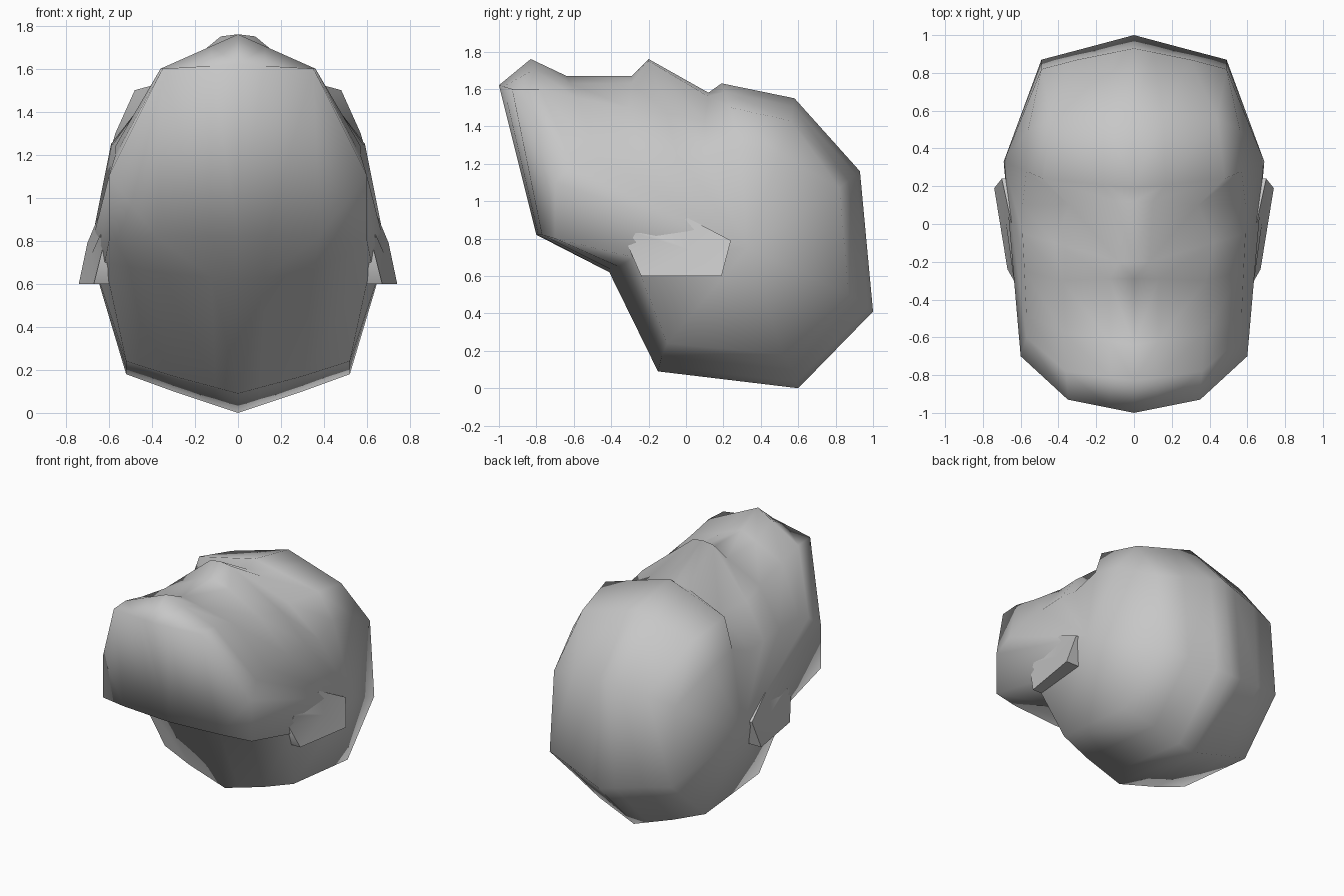
import bpy
import bmesh
from mathutils import Vector

cube = bpy.data.objects.get("Cube")
if cube:
    bpy.data.objects.remove(cube, do_unlink=True)

grey = bpy.data.materials.new("plain grey")
grey.use_nodes = True
grey.diffuse_color = (0.57, 0.57, 0.57, 1)
grey.node_tree.nodes["Principled BSDF"].inputs["Base Color"].default_value = grey.diffuse_color


def finish(bm, name):
    """Mirror the left half to the right and turn it into a smooth object."""
    bmesh.ops.mirror(bm, geom=bm.verts[:] + bm.edges[:] + bm.faces[:], axis='X', merge_dist=0.001)
    bmesh.ops.remove_doubles(bm, verts=bm.verts[:], dist=0.001)
    bmesh.ops.recalc_face_normals(bm, faces=bm.faces[:])
    for face in bm.faces:
        face.smooth = True
    mesh = bpy.data.meshes.new(name)
    bm.to_mesh(mesh)
    bm.free()
    mesh.materials.append(grey)
    obj = bpy.data.objects.new(name, mesh)
    bpy.context.collection.objects.link(obj)
    return obj


# Head sections: middle (y, z), cheek line (x, y, z), temple line (x, y, z)
sections = {
    "chin front": ((-1, 1.62), (.35, -.93, 1.6), (.6, -.7, 1.1)),
    "chin top": ((-.83, 1.76), (.36, -.78, 1.6), (.57, -.6, 1.2)),
    "mouth": ((-.64, 1.67), (.37, -.58, 1.55), (.57, -.48, 1.24)),
    "nose base": ((-.29, 1.67), (.38, -.3, 1.5), (.58, -.25, 1.25)),
    "nose tip": ((-.2, 1.76), (.42, -.1, 1.47), (.59, -.05, 1.25)),
    "nose bridge": ((.12, 1.58), (.34, .1, 1.43), (.59, .1, 1.23)),
    "brow": ((.19, 1.63), (.48, .24, 1.5), (.57, .28, 1.3)),
    "forehead": ((.58, 1.55), (.44, .56, 1.43), (.56, .5, 1.25)),
    "crown": ((.93, 1.16), (.3, .87, 1.11), (.49, .82, 1.07)),
    "back": ((1, .41), (.3, .92, .47), (.49, .87, .5)),
    "nape": ((.6, 0), (.3, .57, .1), (.52, .52, .18)),
    "neck": ((-.15, .09), (.3, -.13, .17), (.52, -.1, .24)),
    "throat": ((-.41, .62), (.35, -.36, .65), (.62, -.28, .7)),
    "jaw": ((-.8, .82), (.38, -.77, .82), (.6, -.7, .8)),
}
# Sides of the nose
nose_sides = {
    "nose base": (.13, -.29, 1.63),
    "nose tip": (.08, -.2, 1.75),
    "nose bridge": (.1, .12, 1.56),
}

bm = bmesh.new()
rows = []
for name, (middle, cheek, temple) in sections.items():
    centre = Vector((0, *middle))
    inner = nose_sides.get(name, centre.lerp(Vector(cheek), 0.35))
    rows.append([bm.verts.new(p) for p in (centre, inner, cheek, temple)])
side = bm.verts.new((.69, .33, .75))
for i, row in enumerate(rows):
    after = rows[(i + 1) % len(rows)]
    for k in range(3):
        bm.faces.new((row[k], row[k + 1], after[k + 1], after[k]))
    bm.faces.new((row[3], side, after[3]))
finish(bm, "head")

# Ears: a flared rim joined to a copy buried in the head
rim = [(.74, .19, .6), (.67, -.24, .6), (.63, -.31, .76), (.64, -.27, .83),
       (.64, -.2, .83), (.65, .01, .91), (.7, .24, .79)]
bm = bmesh.new()
outer = [bm.verts.new(p) for p in rim]
buried = [bm.verts.new((.48, y, z)) for x, y, z in rim]
hub = bm.verts.new((.68, .02, .74))
for i in range(len(rim)):
    j = (i + 1) % len(rim)
    bm.faces.new((outer[i], outer[j], hub))
    bm.faces.new((outer[i], buried[i], buried[j], outer[j]))
bm.faces.new(buried)
ears = finish(bm, "ears")
bpy.context.view_layer.objects.active = ears
ears.select_set(True)
bpy.ops.object.shade_smooth_by_angle(angle=1.05)
